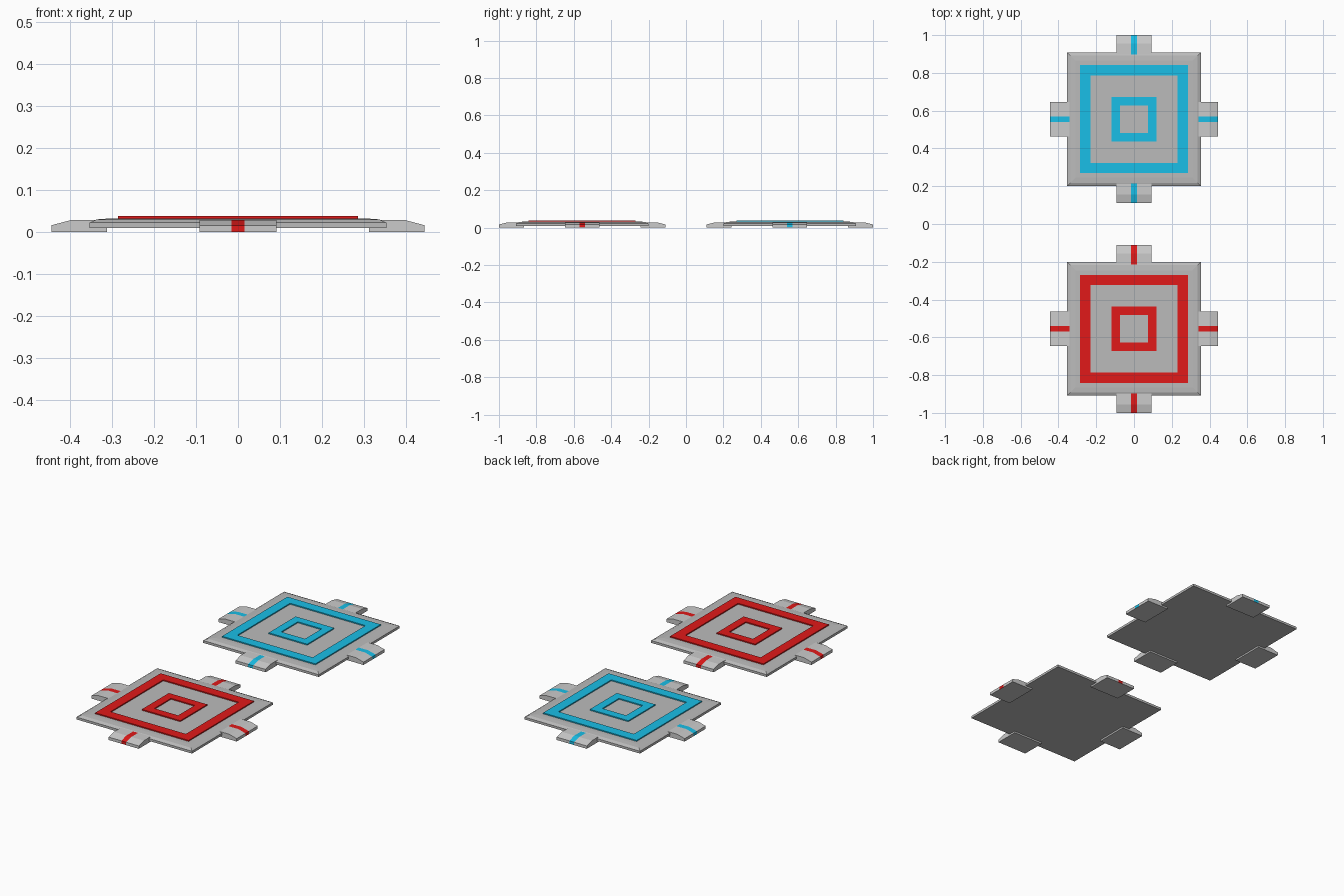
import bpy, bmesh
from math import radians
from mathutils import Matrix

if "Cube" in bpy.data.objects:
    bpy.data.objects.remove(bpy.data.objects["Cube"])


def material(name, color):
    m = bpy.data.materials.new(name)
    m.diffuse_color = color
    m.use_nodes = True
    m.node_tree.nodes["Principled BSDF"].inputs["Base Color"].default_value = m.diffuse_color
    return m


def finish(name, bm, loc, mats=()):
    bmesh.ops.recalc_face_normals(bm, faces=bm.faces)
    me = bpy.data.meshes.new(name)
    bm.to_mesh(me)
    bm.free()
    for m in mats:
        me.materials.append(m)
    ob = bpy.data.objects.new(name, me)
    ob.location = loc
    bpy.context.collection.objects.link(ob)
    return ob


def square_loft(name, profile, loc, closed=False, mats=()):
    """Sweep a (half width, z) profile around a square; closed gives a frame."""
    bm = bmesh.new()
    loops = [[bm.verts.new((sx * h, sy * h, z))
              for sx, sy in ((-1, -1), (1, -1), (1, 1), (-1, 1))] for h, z in profile]
    pairs = list(zip(loops, loops[1:]))
    if closed:
        pairs.append((loops[-1], loops[0]))
    else:
        bm.faces.new(loops[0])
        bm.faces.new(loops[-1])
    for a, b in pairs:
        for i in range(4):
            j = (i + 1) % 4
            bm.faces.new((a[i], a[j], b[j], b[i]))
    return finish(name, bm, loc, mats)


def foot(name, loc, angle, mats):
    """Sloped tab extruded across its width, with a coloured centre stripe."""
    profile = [(0.312, 0), (0.445, 0), (0.445, 0.016), (0.40, 0.028), (0.312, 0.028)]
    bm = bmesh.new()
    rows = [[bm.verts.new((x, y, z)) for x, z in profile]
            for y in (-0.092, -0.015, 0.015, 0.092)]
    bm.faces.new(rows[0])
    bm.faces.new(rows[-1])
    n = len(profile)
    for r in range(3):
        for i in range(n):
            j = (i + 1) % n
            f = bm.faces.new((rows[r][i], rows[r][j], rows[r + 1][j], rows[r + 1][i]))
            if r == 1 and i in (1, 2, 3):
                f.material_index = 1
    bmesh.ops.rotate(bm, verts=bm.verts, matrix=Matrix.Rotation(radians(angle), 3, 'Z'))
    return finish(name, bm, loc, mats)


grey = material("light_grey", (0.8, 0.8, 0.8, 1))
dark = material("plate_grey", (0.5, 0.5, 0.5, 1))
pads = (("red", -0.555, (0.75, 0.01, 0.01, 1)),
        ("blue", 0.555, (0.01, 0.52, 0.8, 1)))

for label, y, color in pads:
    paint = material(label, color)
    loc = (0, y, 0)
    # bevelled plate
    square_loft(label + "_plate",
                [(0.354, 0.009), (0.354, 0.022), (0.337, 0.030), (0.31, 0.032)],
                loc, mats=(dark,))
    # raised square frames
    for part, outer, inner in (("outer_frame", 0.286, 0.231), ("inner_frame", 0.118, 0.073)):
        square_loft(f"{label}_{part}",
                    [(outer, 0.031), (outer, 0.038), (inner, 0.038), (inner, 0.031)],
                    loc, closed=True, mats=(paint,))
    # four feet
    for side, angle in (("right", 0), ("back", 90), ("left", 180), ("front", 270)):
        foot(f"{label}_{side}_foot", loc, angle, (grey, paint))
